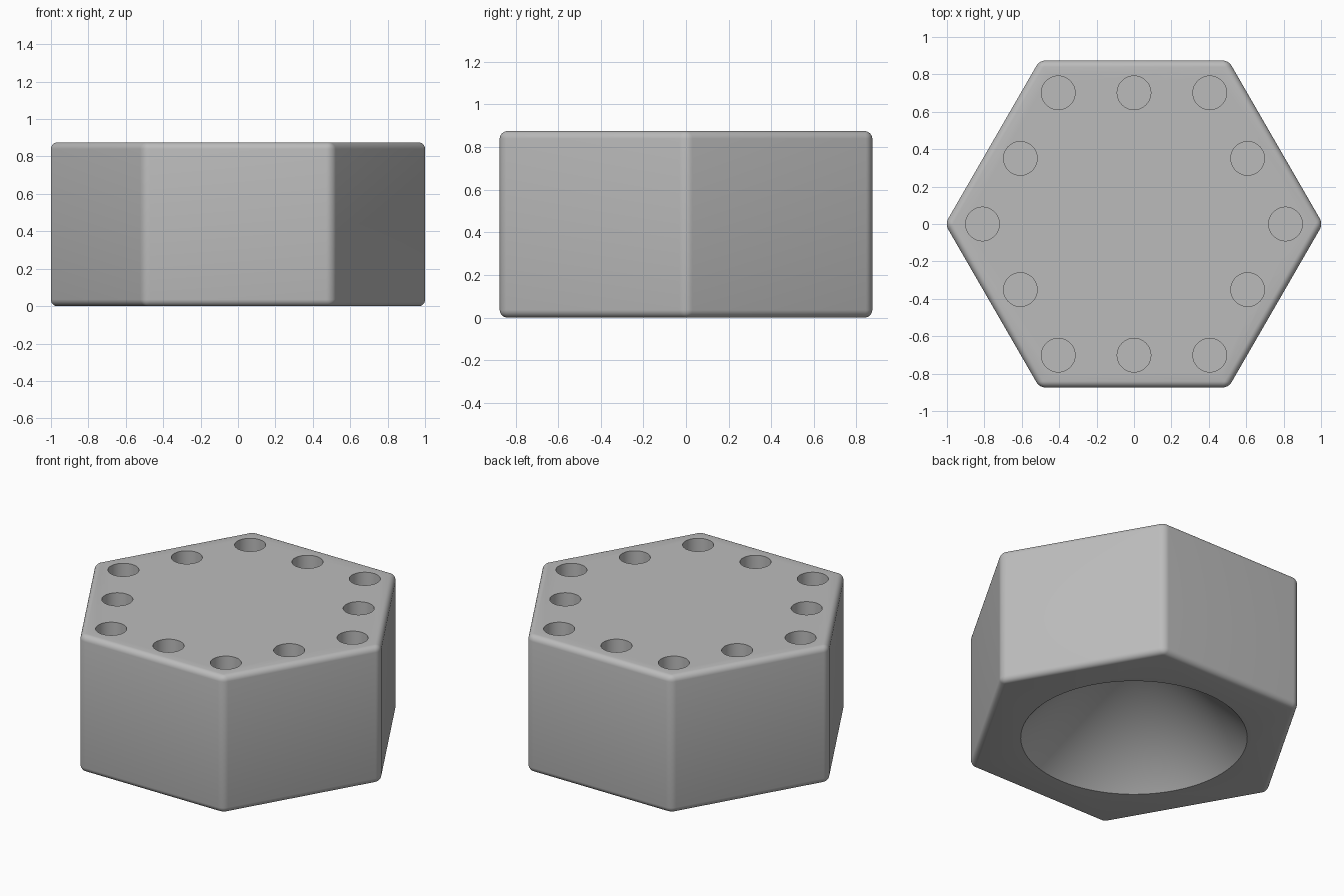
import bpy, bmesh, math
from mathutils import Vector

if "Cube" in bpy.data.objects:
    bpy.data.objects.remove(bpy.data.objects["Cube"])

HEIGHT = 0.875
grey = bpy.data.materials.new("plain_grey")
grey.use_nodes = True
COLOR = (0.5, 0.5, 0.5, 1)
grey.diffuse_color = COLOR
grey.node_tree.nodes["Principled BSDF"].inputs["Base Color"].default_value = COLOR


def make_object(name, bm):
    mesh = bpy.data.meshes.new(name)
    bm.to_mesh(mesh)
    bm.free()
    mesh.materials.append(grey)
    obj = bpy.data.objects.new(name, mesh)
    bpy.context.collection.objects.link(obj)
    return obj


def add_frustum(bm, sides, r_low, r_high, z_low, z_high, x=0, y=0):
    verts = bmesh.ops.create_cone(bm, cap_ends=True, segments=sides, radius1=r_low,
                                  radius2=r_high, depth=z_high - z_low)["verts"]
    bmesh.ops.translate(bm, verts=verts, vec=(x, y, (z_low + z_high) / 2))
    return verts


# Hexagonal block with corners on the x axis and rounded edges
bm = bmesh.new()
ring = [bm.verts.new((1.01 * math.cos(i * math.pi / 3), 1.01 * math.sin(i * math.pi / 3), 0))
        for i in range(6)]
base = bm.faces.new(ring)
top = bmesh.ops.extrude_face_region(bm, geom=[base])["geom"]
bmesh.ops.translate(bm, verts=[v for v in top if isinstance(v, bmesh.types.BMVert)],
                    vec=(0, 0, HEIGHT))
bmesh.ops.recalc_face_normals(bm, faces=bm.faces)
bmesh.ops.bevel(bm, geom=bm.edges[:], offset=0.035, segments=6, profile=0.5, affect='EDGES')
block = make_object("hexagonal_block", bm)

# Cutters: twelve blind holes along a smaller hexagon, and the conical hollow below
bm = bmesh.new()
corners = [Vector((math.cos(i * math.pi / 3), math.sin(i * math.pi / 3))) * 0.81 for i in range(6)]
for i, corner in enumerate(corners):
    for spot in (corner, (corner + corners[(i + 1) % 6]) / 2):
        add_frustum(bm, 48, 0.09, 0.09, HEIGHT - 0.2, HEIGHT + 0.1, spot.x, spot.y)
holes = make_object("hole_cutter", bm)

bm = bmesh.new()
SLOPE = 0.656 / 0.65
add_frustum(bm, 96, 0.656 + 0.1 * SLOPE, 0, -0.1, 0.65)
hollow = make_object("hollow_cutter", bm)

for cutter in (holes, hollow):
    cutter.hide_render = True
    cut = block.modifiers.new(cutter.name, 'BOOLEAN')
    cut.operation = 'DIFFERENCE'
    cut.solver = 'EXACT'
    cut.object = cutter

bpy.context.view_layer.objects.active = block
block.select_set(True)
for cut in list(block.modifiers):
    bpy.ops.object.modifier_apply(modifier=cut.name)
for cutter in (holes, hollow):
    bpy.data.objects.remove(cutter)
bpy.ops.object.shade_smooth_by_angle(angle=math.radians(30))
